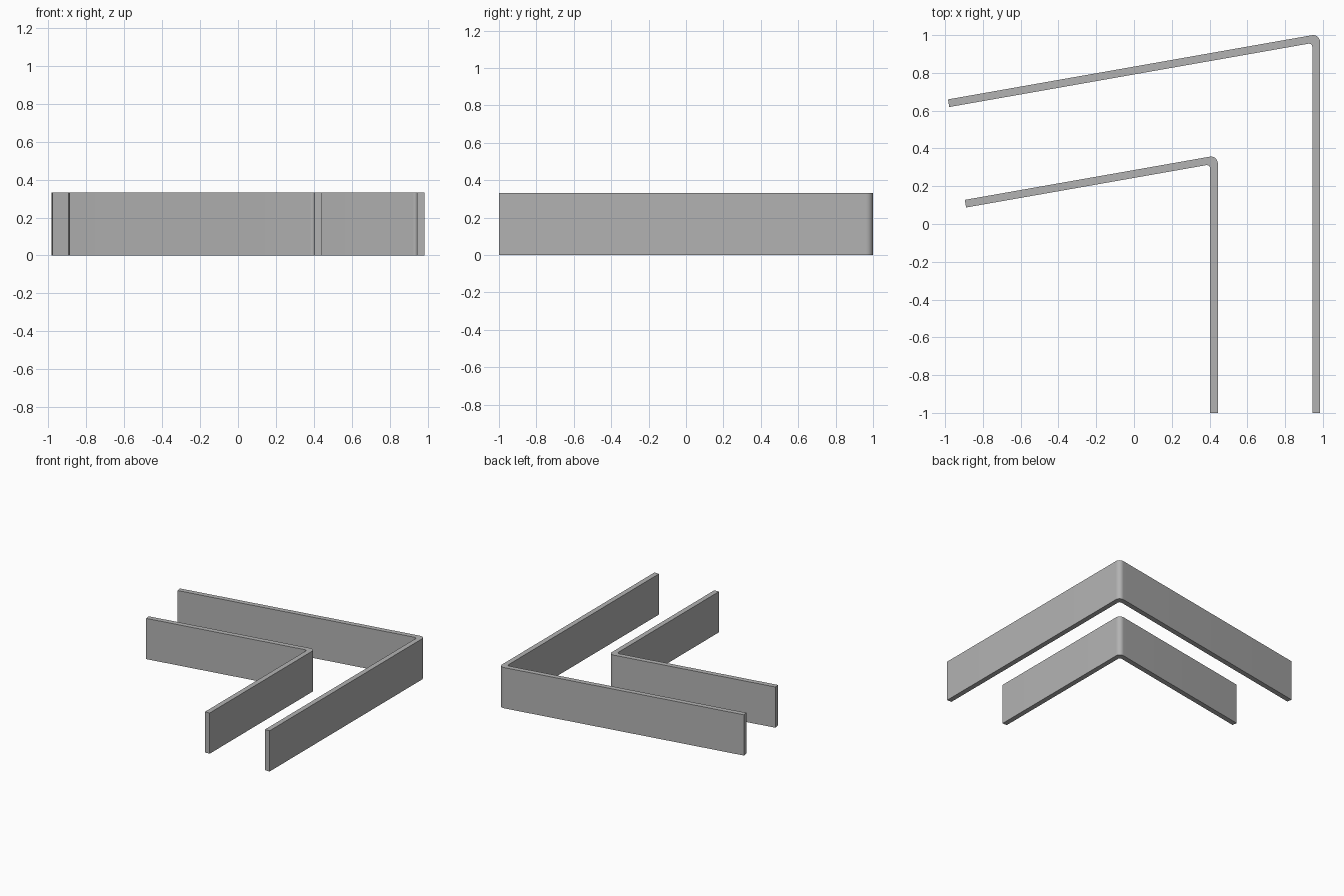
import bpy, bmesh
from math import tan, cos, radians
from mathutils import Vector

HEIGHT = 0.332
THICK = 0.041
SLOPE = radians(10)

old = bpy.data.objects.get("Cube")
if old:
    bpy.data.objects.remove(old, do_unlink=True)

grey = bpy.data.materials.new("plain_grey")
grey.use_nodes = True
colour = (0.45, 0.45, 0.45, 1)
grey.diffuse_color = colour
grey.node_tree.nodes["Principled BSDF"].inputs["Base Color"].default_value = colour


def bent_panel(name, right, corner_y, left):
    """Upright strip folded once, with rounded outer and inner corners."""
    def on_slope(x, drop):
        return Vector((x, corner_y + (x - right) * tan(SLOPE) - drop, 0))

    drop = THICK / cos(SLOPE)
    end = on_slope(left, 0)
    across = (Vector((0, -1, 0)) + Vector((tan(SLOPE), 0, 0))).normalized() * THICK
    outer = on_slope(right, 0)
    inner = on_slope(right - THICK, drop)
    profile = [Vector((right, -1, 0)), outer, end, end + across, inner,
               Vector((right - THICK, -1, 0))]

    bm = bmesh.new()
    base = bm.faces.new([bm.verts.new(p) for p in profile])
    walls = bmesh.ops.extrude_face_region(bm, geom=[base])["geom"]
    bmesh.ops.translate(bm, vec=(0, 0, HEIGHT),
                        verts=[v for v in walls if isinstance(v, bmesh.types.BMVert)])

    # Round the two vertical fold edges
    for corner, radius in ((outer, 0.038), (inner, 0.018)):
        fold = [e for e in bm.edges
                if all((v.co.xy - corner.xy).length < 0.001 for v in e.verts)]
        bmesh.ops.bevel(bm, geom=fold, offset=radius * tan(radians(50)),
                        offset_type='OFFSET', segments=10, profile=0.5,
                        affect='EDGES')
    bmesh.ops.recalc_face_normals(bm, faces=bm.faces)

    mesh = bpy.data.meshes.new(name)
    bm.to_mesh(mesh)
    bm.free()
    mesh.materials.append(grey)
    obj = bpy.data.objects.new(name, mesh)
    bpy.context.collection.objects.link(obj)
    bpy.ops.object.select_all(action='DESELECT')
    obj.select_set(True)
    bpy.context.view_layer.objects.active = obj
    bpy.ops.object.shade_smooth_by_angle(angle=radians(30))


bent_panel("outer_panel", 0.985, 1.007, -0.985)
bent_panel("inner_panel", 0.444, 0.364, -0.896)
